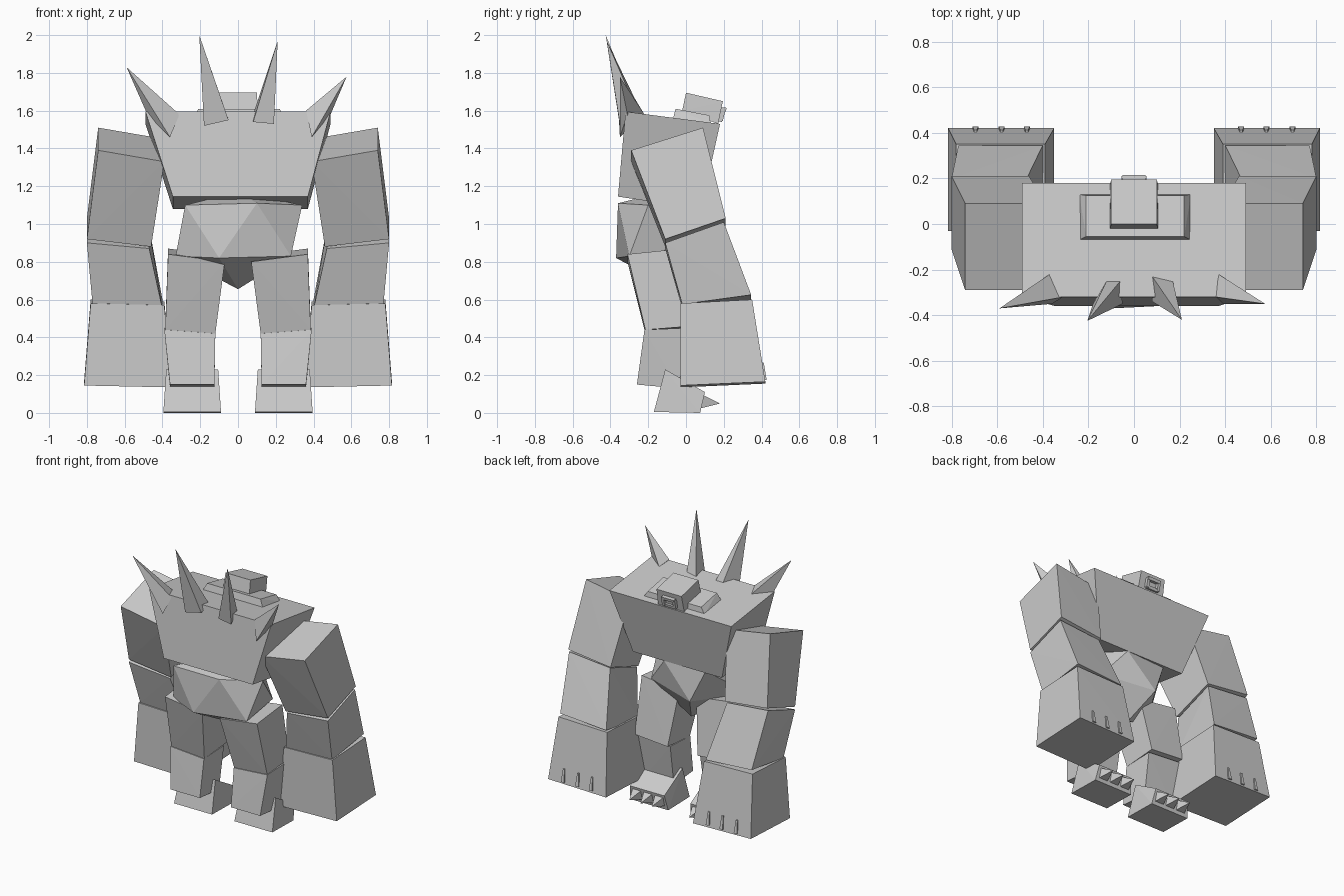
import bpy, bmesh
from mathutils import Vector

cube = bpy.data.objects.get("Cube")
if cube:
    bpy.data.objects.remove(cube, do_unlink=True)

stone = bpy.data.materials.new("grey_stone")
stone.use_nodes = True
GREY = (0.6, 0.6, 0.6, 1)
stone.diffuse_color = GREY
stone.node_tree.nodes["Principled BSDF"].inputs["Base Color"].default_value = GREY


def hull(name, points, mirror=False):
    """Flat-shaded convex block around its corner points."""
    bm = bmesh.new()
    for p in points:
        bm.verts.new(p)
    result = bmesh.ops.convex_hull(bm, input=bm.verts)
    loose = [g for g in result["geom_interior"] if isinstance(g, bmesh.types.BMVert)]
    bmesh.ops.delete(bm, geom=loose, context="VERTS")
    bmesh.ops.recalc_face_normals(bm, faces=bm.faces)
    mesh = bpy.data.meshes.new(name)
    bm.to_mesh(mesh)
    bm.free()
    mesh.materials.append(stone)
    ob = bpy.data.objects.new(name, mesh)
    bpy.context.collection.objects.link(ob)
    if mirror:
        mod = ob.modifiers.new("Mirror", "MIRROR")
        mod.use_axis = (True, False, False)
        mod.use_mirror_merge = False
    return ob


def ring(x0, x1, back, front, lift=0.0):
    """Four corners; back and front are (y, z), the outer side is raised by lift."""
    return [(x0, *back), (x1, back[0], back[1] + lift),
            (x1, front[0], front[1] + lift), (x0, *front)]


def spike(name, base, tip, mirror=False):
    return hull(name, base + [tip], mirror)


# Torso
hull("chest", ring(-.49, .49, (-.32, 1.595), (.18, 1.53))
     + ring(-.345, .37, (-.36, 1.145), (.08, 1.08)))
hull("pelvis", [(-.28, -.34, 1.10), (.10, -.36, 1.11), (-.10, -.37, .82), (.34, -.20, 1.10),
                (.28, -.30, .83), (-.33, -.27, .83), (0, -.06, .655), (-.20, .06, 1.08),
                (.12, .08, 1.08), (.28, .0, .88), (-.10, .10, .85), (0, -.12, 1.17)])

# Neck plate, head and mouth frame
hull("neck_plate", ring(-.24, .25, (-.07, 1.55), (.13, 1.53))
     + ring(-.21, .22, (-.055, 1.61), (.125, 1.575)))
hull("head", ring(-.105, .105, (-.02, 1.60), (.17, 1.53))
     + ring(-.10, .10, (0, 1.695), (.195, 1.65)))
for side, x in (("left", .045), ("right", -.045)):
    hull("mouth_side_" + side, ring(x - .01, x + .01, (.16, 1.55), (.195, 1.545))
         + ring(x - .01, x + .01, (.17, 1.61), (.21, 1.61)))
hull("mouth_top", ring(-.05, .05, (.17, 1.60), (.21, 1.595))
     + ring(-.05, .05, (.17, 1.62), (.215, 1.615)))
hull("mouth_bottom", ring(-.05, .05, (.16, 1.545), (.19, 1.54))
     + ring(-.05, .05, (.16, 1.56), (.195, 1.56)))

# Back spikes
spike("spike_inner_right", [(-.18, -.35, 1.52), (-.05, -.35, 1.55),
                            (-.06, -.25, 1.58), (-.12, -.25, 1.58)], (-.205, -.425, 2.0))
spike("spike_inner_left", [(.08, -.34, 1.54), (.19, -.35, 1.53),
                           (.17, -.25, 1.58), (.08, -.23, 1.58)], (.21, -.42, 1.97))
spike("spike_outer_right", [(-.48, -.31, 1.58), (-.36, -.35, 1.46),
                            (-.31, -.32, 1.58), (-.37, -.22, 1.58)], (-.59, -.37, 1.83))
spike("spike_outer_left", [(.49, -.31, 1.58), (.39, -.35, 1.46),
                           (.36, -.32, 1.60), (.37, -.22, 1.58)], (.575, -.35, 1.78))

# Arms
hull("upper_arms", ring(.39, .74, (-.29, 1.33), (.09, 1.45), .06)
     + ring(.46, .80, (-.11, .88), (.21, .99), .04), True)
hull("forearms", ring(.47, .80, (-.11, .87), (.20, .98), .03)
     + ring(.40, .77, (-.02, .55), (.345, .60), .025), True)
hull("hands", ring(.39, .78, (-.03, .57), (.35, .59), .01)
     + ring(.35, .815, (-.03, .135), (.42, .155), .01), True)
for i, x in enumerate((.47, .58, .695)):
    hull(f"hand_claws_{i + 1}", ring(x - .013, x + .013, (.38, .165), (.427, .175))
         + ring(x - .006, x + .006, (.38, .27), (.412, .265)), True)

# Legs
hull("thighs", ring(.07, .37, (-.31, .80), (-.02, .83), .04)
     + ring(.12, .385, (-.215, .42), (.04, .44), .02), True)
hull("shins", ring(.12, .39, (-.22, .42), (.01, .43), .02)
     + ring(.125, .36, (-.26, .15), (-.04, .13)), True)
hull("feet", ring(.09, .395, (-.17, .005), (.075, 0))
     + ring(.105, .38, (-.11, .23), (.10, .11)), True)
for i, x in enumerate((.15, .24, .33)):
    spike(f"toe_claws_{i + 1}", ring(x - .035, x + .035, (.07, .025), (.08, .025))
          + ring(x - .035, x + .035, (.08, .095), (.09, .095)), (x, .18, .05), True)
